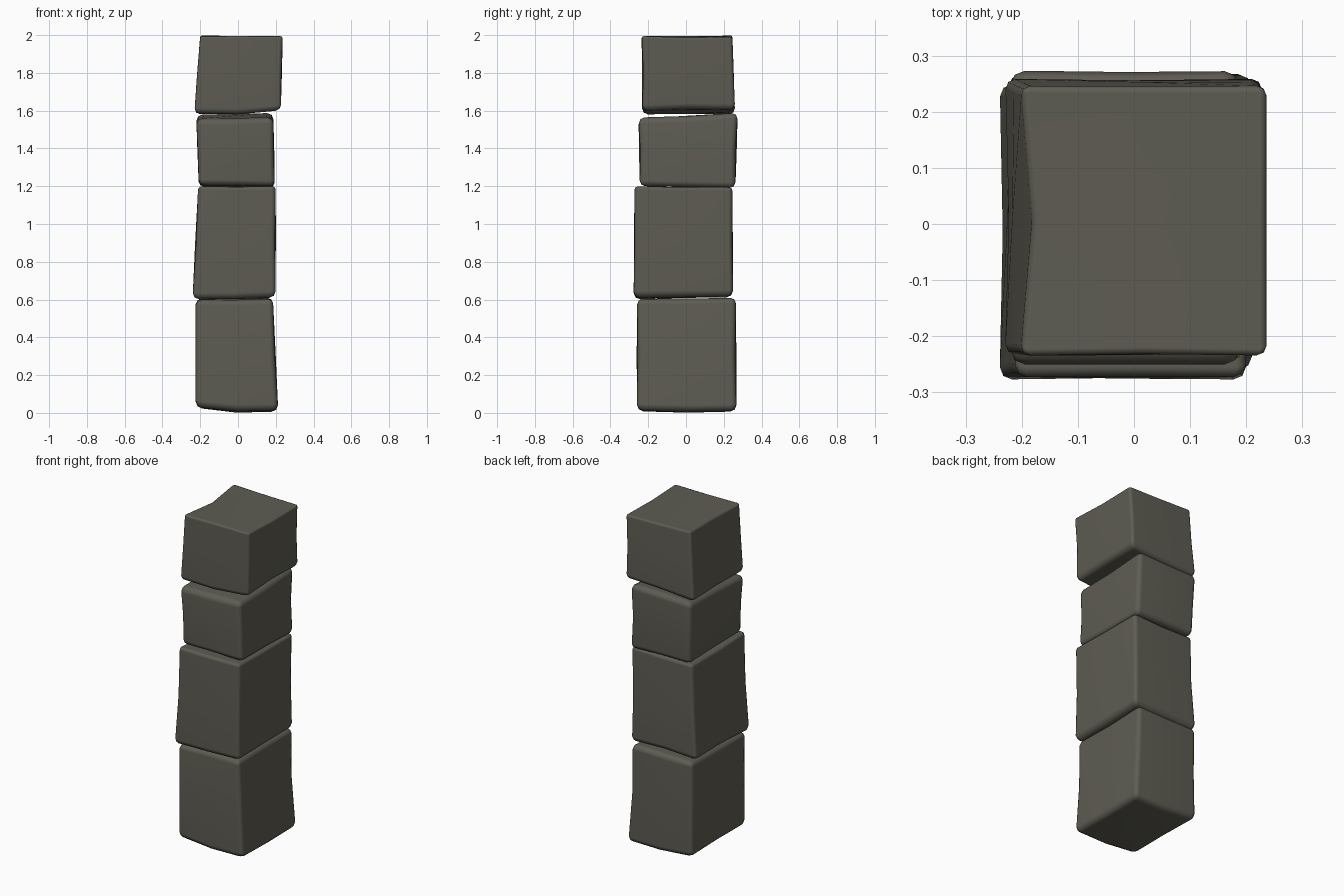
import bpy, bmesh, random
from mathutils import Vector

if "Cube" in bpy.data.objects:
    bpy.data.objects.remove(bpy.data.objects["Cube"])

random.seed(4)

stone = bpy.data.materials.new("dark olive grey stone")
stone.diffuse_color = (0.112, 0.108, 0.086, 1)
stone.use_nodes = True
stone.node_tree.nodes["Principled BSDF"].inputs["Base Color"].default_value = stone.diffuse_color


def lerp(a, b, t):
    return a + (b - a) * t


def block(name, bottom, top, zb, zt, bevels, dents=None):
    """Worn stone: bottom/top = (x0, x1, y0, y1); zb/zt = corner heights
    (front-left, front-right, back-left, back-right);
    bevels = (bottom rim, top rim, upright edges)."""
    dents = dents or {}
    bm = bmesh.new()
    bmesh.ops.create_cube(bm, size=2)
    bmesh.ops.subdivide_edges(bm, edges=bm.edges[:], cuts=1, use_grid_fill=True)
    wl = bm.edges.layers.float.new("bevel_weight_edge")
    # weight the box edges by where they lie
    for e in bm.edges:
        a, b = (v.co for v in e.verts)
        on = [abs(a[i]) > .9 and abs(a[i] - b[i]) < .1 for i in range(3)]
        if sum(on) == 2:
            e[wl] = (bevels[2] if not on[2] else bevels[1] if a.z > 0 else bevels[0]) * 10
    # map the unit box to the uneven block
    for v in bm.verts:
        key = tuple(round(c) for c in v.co)
        u, w, t = [(c + 1) / 2 for c in v.co]
        x0, x1, y0, y1 = [lerp(p, q, t) for p, q in zip(bottom, top)]
        lo = lerp(lerp(zb[0], zb[1], u), lerp(zb[2], zb[3], u), w)
        hi = lerp(lerp(zt[0], zt[1], u), lerp(zt[2], zt[3], u), w)
        v.co = Vector((lerp(x0, x1, u), lerp(y0, y1, w), lerp(lo, hi, t)))
        if key in dents:
            v.co += Vector(dents[key])
        elif sum(abs(k) for k in key) == 2:
            v.co += Vector([-k * random.uniform(0, .008) for k in key])
    me = bpy.data.meshes.new(name)
    bm.to_mesh(me)
    bm.free()
    me.materials.append(stone)
    ob = bpy.data.objects.new(name, me)
    bpy.context.collection.objects.link(ob)
    mod = ob.modifiers.new("worn edges", 'BEVEL')
    mod.limit_method = 'WEIGHT'
    mod.width = .1
    mod.segments = 2
    mod.use_clamp_overlap = True
    for p in me.polygons:
        p.use_smooth = True
    wn = ob.modifiers.new("flat sides", 'WEIGHTED_NORMAL')
    wn.keep_sharp = True


# base stone, with an uneven underside
block("base_stone", (-.225, .213, -.26, .268), (-.225, .186, -.262, .265),
      (.03, .012, .025, .01), (.6, .605, .605, .61), (.035, .03, .025),
      {(0, 0, -1): (0, 0, -.018), (0, -1, -1): (0, 0, -.012), (0, 1, -1): (0, 0, -.01),
       (1, 0, -1): (0, 0, -.004), (0, -1, 1): (0, .02, -.005)})

# lower middle stone
block("lower_middle_stone", (-.242, .2, -.278, .25), (-.212, .2, -.273, .246),
      (.6, .61, .61, .615), (1.2, 1.2, 1.19, 1.195), (.035, .018, .022),
      {(0, -1, -1): (0, .004, -.004)})

# upper middle stone, the shortest
block("upper_middle_stone", (-.208, .196, -.246, .262), (-.222, .188, -.252, .275),
      (1.205, 1.2, 1.195, 1.19), (1.558, 1.565, 1.58, 1.59), (.03, .033, .026))

# top stone, with a worn left upper edge
block("top_stone", (-.232, .228, -.232, .26), (-.202, .237, -.235, .246),
      (1.585, 1.6, 1.58, 1.605), (1.995, 1.995, 2.0, 1.99), (.03, .012, .018),
      {(-1, 0, 1): (.022, 0, -.012), (0, 0, -1): (0, 0, -.01), (0, -1, -1): (0, 0, -.012)})
